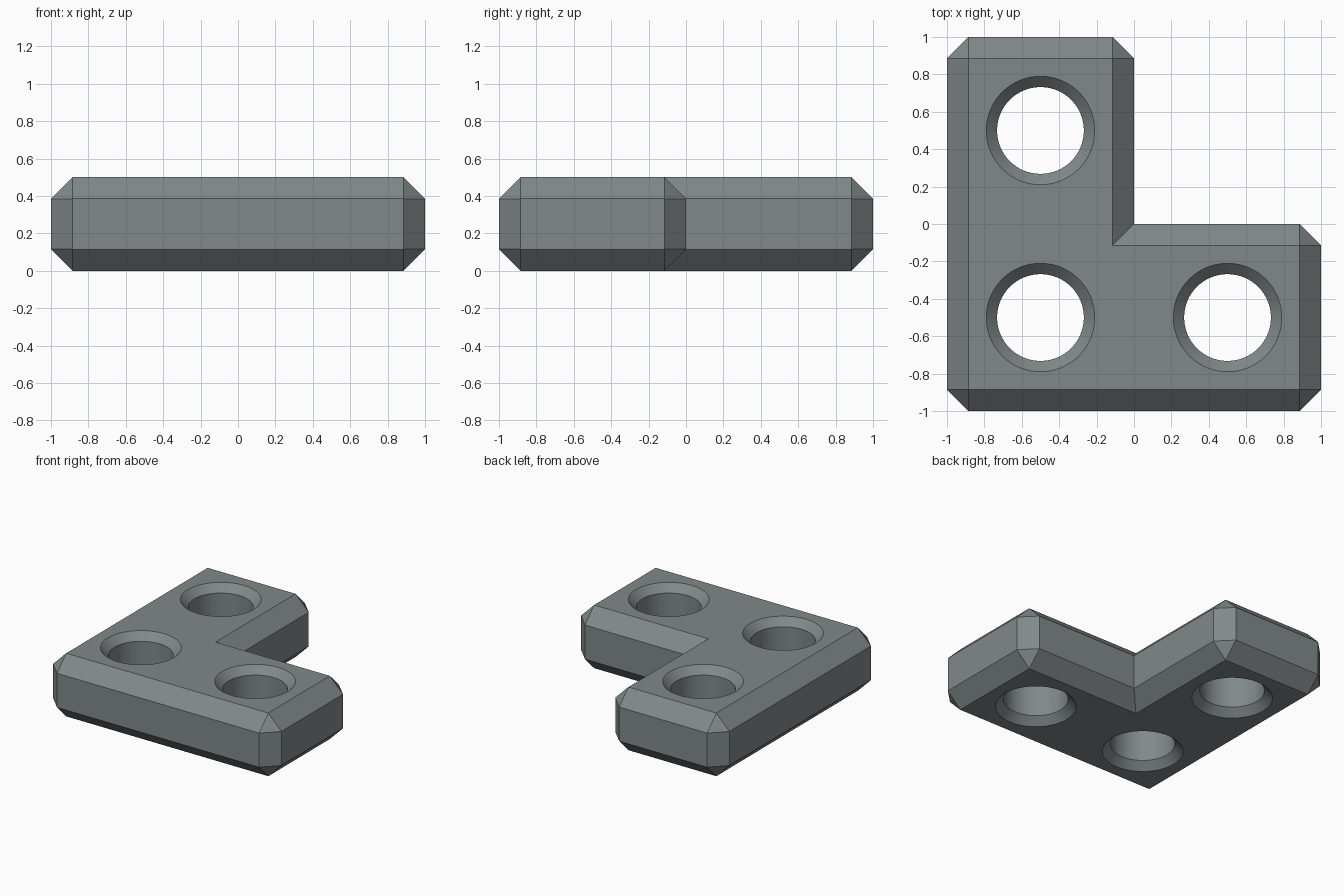
import bpy, bmesh, math
from mathutils import Vector

if "Cube" in bpy.data.objects:
    bpy.data.objects.remove(bpy.data.objects["Cube"])

H, C = 0.5, 0.115          # plate thickness and edge chamfer
R, HC = 0.232, 0.058       # hole radius and hole chamfer
OUTLINE = [(-1, -1), (1, -1), (1, 0), (0, 0), (0, 1), (-1, 1)]
HOLES = [(-0.5, -0.5), (0.5, -0.5), (-0.5, 0.5)]

grey = bpy.data.materials.new("slate grey")
grey.diffuse_color = (0.22, 0.25, 0.25, 1)
grey.use_nodes = True
grey.node_tree.nodes["Principled BSDF"].inputs["Base Color"].default_value = grey.diffuse_color


def finish(name, bm):
    bmesh.ops.recalc_face_normals(bm, faces=bm.faces)
    mesh = bpy.data.meshes.new(name)
    bm.to_mesh(mesh)
    bm.free()
    mesh.materials.append(grey)
    ob = bpy.data.objects.new(name, mesh)
    bpy.context.collection.objects.link(ob)
    return ob


# L-shaped plate: inset caps, chamfer bands and clipped outer corners
bm = bmesh.new()
caps, rings = {0: [], 1: []}, {0: [], 1: []}
n = len(OUTLINE)
for i in range(n):
    p = Vector(OUTLINE[i])
    d0 = (p - Vector(OUTLINE[i - 1])).normalized()
    d1 = (Vector(OUTLINE[(i + 1) % n]) - p).normalized()
    convex = d0.x * d1.y - d0.y * d1.x > 0
    # inward normals of the two neighbouring sides
    inner = p + C * (Vector((-d0.y, d0.x)) + Vector((-d1.y, d1.x)))
    for s in (0, 1):
        caps[s].append(bm.verts.new((*inner, H * s)))
        z = H - C if s else C
        if convex:
            rings[s].append([bm.verts.new((*(p - d0 * C), z)),
                             bm.verts.new((*(p + d1 * C), z))])
        else:
            v = bm.verts.new((*p, z))
            rings[s].append([v, v])
for s in (0, 1):
    bm.faces.new(caps[s])
for i in range(n):
    j = (i + 1) % n
    lo, hi = rings[0], rings[1]
    bm.faces.new((lo[i][1], lo[j][0], hi[j][0], hi[i][1]))
    for s in (0, 1):
        r = rings[s]
        bm.faces.new((caps[s][i], caps[s][j], r[j][0], r[i][1]))
        if r[i][0] != r[i][1]:
            bm.faces.new((caps[s][i], r[i][0], r[i][1]))
    if lo[i][0] != lo[i][1]:
        bm.faces.new((lo[i][0], lo[i][1], hi[i][1], hi[i][0]))
plate = finish("corner_plate", bm)

# Countersunk through-holes
E, SEG = 0.05, 64
PROFILE = [(R + HC + E, -E), (R, HC), (R, H - HC), (R + HC + E, H + E)]
bm = bmesh.new()
for cx, cy in HOLES:
    loops = [[bm.verts.new((cx + r * math.cos(k * math.tau / SEG),
                            cy + r * math.sin(k * math.tau / SEG), z))
              for k in range(SEG)] for r, z in PROFILE]
    bm.faces.new(loops[0])
    bm.faces.new(loops[-1])
    for a, b in zip(loops, loops[1:]):
        for k in range(SEG):
            m = (k + 1) % SEG
            bm.faces.new((a[k], a[m], b[m], b[k]))
cutter = finish("hole_cutter", bm)

mod = plate.modifiers.new("holes", 'BOOLEAN')
mod.object = cutter
mod.operation = 'DIFFERENCE'
mod.solver = 'EXACT'
bpy.context.view_layer.objects.active = plate
plate.select_set(True)
bpy.ops.object.modifier_apply(modifier=mod.name)
bpy.data.objects.remove(cutter)
bpy.ops.object.shade_smooth_by_angle(angle=math.radians(30))
